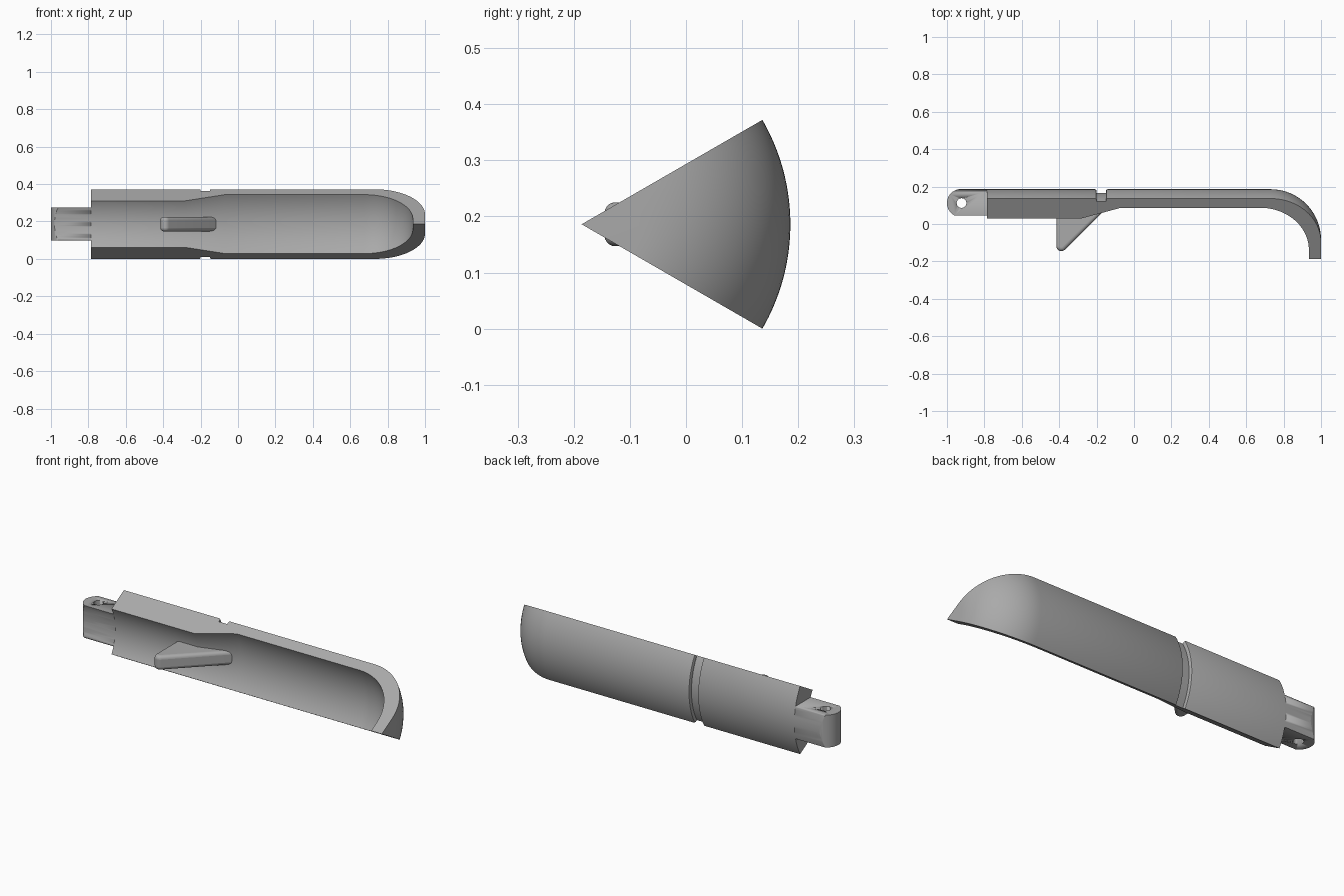
import bpy, bmesh, math
from mathutils import Vector, Matrix

if "Cube" in bpy.data.objects:
    bpy.data.objects.remove(bpy.data.objects["Cube"])

AXIS_Y, AXIS_Z = -0.186, 0.186      # long axis the shell is turned around
R_OUT, R_IN = 0.372, 0.248

grey = bpy.data.materials.new("plain grey")
grey.diffuse_color = (0.4, 0.4, 0.4, 1)
grey.use_nodes = True
grey.node_tree.nodes["Principled BSDF"].inputs["Base Color"].default_value = grey.diffuse_color


def arc(cx, cy, r, a0, a1, n):
    return [(cx + r * math.cos(math.radians(a0 + (a1 - a0) * i / n)),
             cy + r * math.sin(math.radians(a0 + (a1 - a0) * i / n))) for i in range(n + 1)]


def make(name, bm, smooth=True):
    bmesh.ops.remove_doubles(bm, verts=bm.verts, dist=1e-5)
    bmesh.ops.dissolve_degenerate(bm, edges=bm.edges, dist=1e-5)
    bmesh.ops.recalc_face_normals(bm, faces=bm.faces)
    me = bpy.data.meshes.new(name)
    bm.to_mesh(me)
    bm.free()
    me.materials.append(grey)
    ob = bpy.data.objects.new(name, me)
    bpy.context.collection.objects.link(ob)
    if smooth:
        bpy.ops.object.select_all(action='DESELECT')
        ob.select_set(True)
        bpy.context.view_layer.objects.active = ob
        bpy.ops.object.shade_smooth_by_angle(angle=math.radians(30))
    return ob


def sector(name, profile, half_angle=30, steps=32):
    """Turn an (x, radius) outline around the long axis and cap both cuts."""
    bm = bmesh.new()
    rings = []
    for i in range(steps + 1):
        a = math.radians(-half_angle + 2 * half_angle * i / steps)
        rings.append([bm.verts.new((x, AXIS_Y + r * math.cos(a), AXIS_Z + r * math.sin(a)))
                      for x, r in profile])
    n = len(profile)
    for p, q in zip(rings, rings[1:]):
        for j in range(n):
            k = (j + 1) % n
            if profile[j][1] == 0 and profile[k][1] == 0:
                continue
            bm.faces.new((p[j], p[k], q[k], q[j]))
    bm.faces.new(rings[0])
    bm.faces.new(rings[-1])
    return make(name, bm)


def plate(name, outline, z0, z1):
    """Extrude an (x, y) outline upwards."""
    bm = bmesh.new()
    f = bm.faces.new([bm.verts.new((x, y, z0)) for x, y in outline])
    top = bmesh.ops.extrude_face_region(bm, geom=[f])
    bmesh.ops.translate(bm, vec=(0, 0, z1 - z0),
                        verts=[v for v in top["geom"] if isinstance(v, bmesh.types.BMVert)])
    return make(name, bm)


def cut(ob, helper, op):
    m = ob.modifiers.new(op.lower(), 'BOOLEAN')
    m.object, m.operation, m.solver = helper, op, 'EXACT'
    helper.hide_render = True
    helper.hide_set(True)


# Curved shell with groove, stepped bore and rounded end
outer = [(-0.785, R_OUT), (-0.208, R_OUT), (-0.203, 0.370), (-0.2, 0.364), (-0.2, 0.353),
         (-0.15, 0.353), (-0.15, 0.364), (-0.147, 0.370), (-0.142, R_OUT)]
outer += arc(0.73, 0.102, 0.27, 90, 0, 20) + [(1.0, 0)]
inner = [(0.935, 0)] + arc(0.675, 0.055, 0.26, 0, 90, 20)
inner += [(-0.07, 0.315), (-0.285, R_IN), (-0.785, R_IN)]
sector("shell", outer + inner)

# Hinge lug: rounded plate trimmed to the shell's wall, with a pin hole
lug_outline = arc(-0.925, 0.112, 0.075, 90, 270, 28) + [(-0.785, 0.037), (-0.785, 0.187)]
lug = plate("hinge_lug", lug_outline, 0.099, 0.276)
wall = sector("lug_wall_cutter", [(-1.1, R_OUT), (-0.7, R_OUT), (-0.7, R_IN), (-1.1, R_IN)])
pin = plate("pin_hole_cutter", arc(-0.922, 0.112, 0.026, 0, 348.75, 31), 0, 0.4)
cut(lug, wall, 'INTERSECT')
cut(lug, pin, 'DIFFERENCE')

# Finger fin on the inner side, with rounded edges
fin_outline = [(-0.415, 0.12)] + arc(-0.388, -0.118, 0.027, 180, 315, 8) + [(-0.105, 0.126)]
fin = plate("fin", fin_outline, 0.147, 0.225)
bev = fin.modifiers.new("rounding", 'BEVEL')
bev.width, bev.segments, bev.limit_method = 0.018, 5, 'ANGLE'
bev.angle_limit = math.radians(50)
